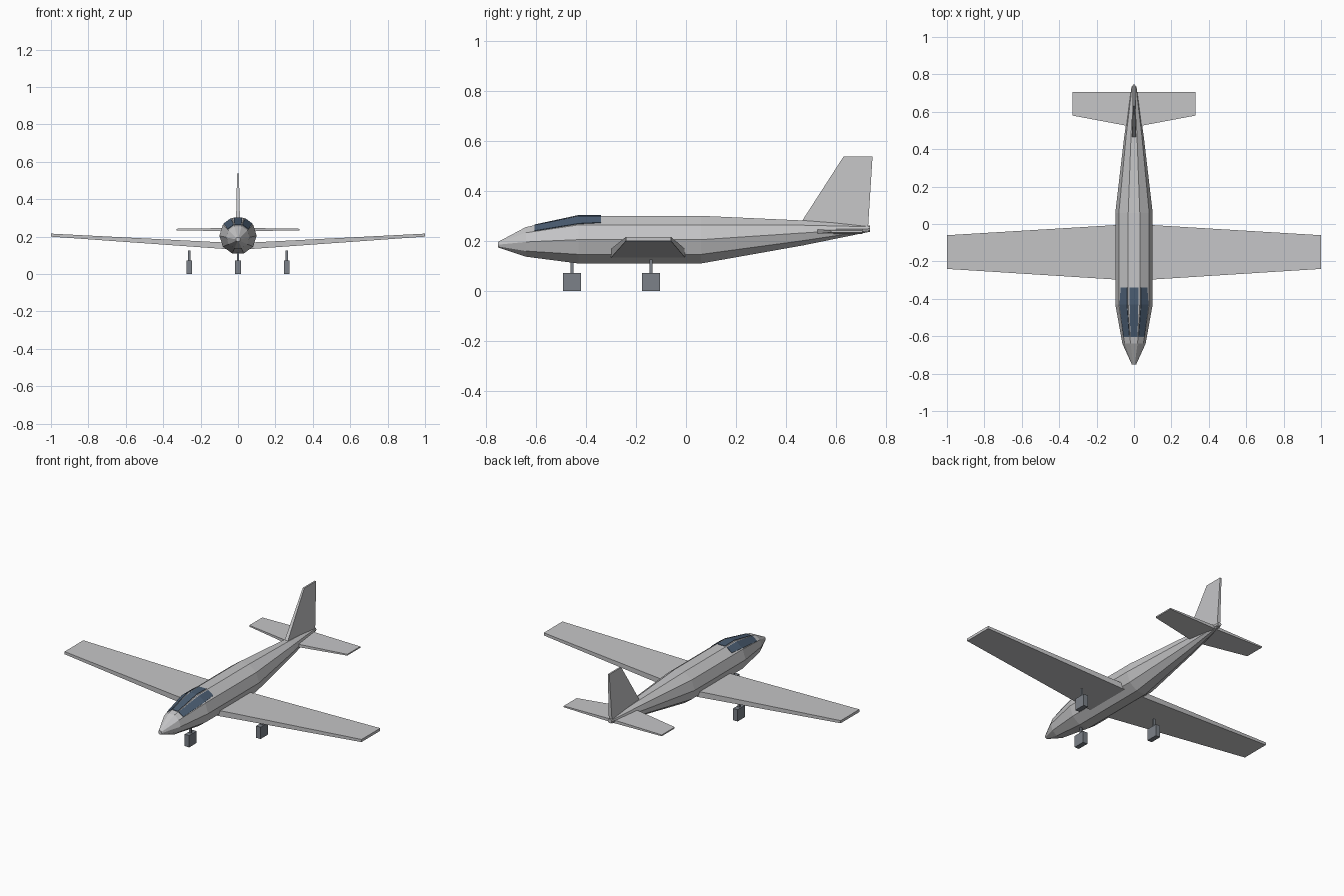
import bpy, bmesh, math
from mathutils import Vector

if "Cube" in bpy.data.objects:
    bpy.data.objects.remove(bpy.data.objects["Cube"])


def material(name, colour):
    m = bpy.data.materials.new(name)
    m.use_nodes = True
    m.diffuse_color = (*colour, 1)
    m.node_tree.nodes["Principled BSDF"].inputs["Base Color"].default_value = (*colour, 1)
    return m


body_grey = material("body grey", (0.56, 0.56, 0.57))
glass_blue = material("glass blue", (0.07, 0.11, 0.17))
gear_grey = material("gear grey", (0.2, 0.22, 0.25))


def loft(name, loops, mat):
    """Skin a row of matching closed loops and cap both ends."""
    bm = bmesh.new()
    rows = [[bm.verts.new(p) for p in loop] for loop in loops]
    n = len(rows[0])
    for a, b in zip(rows, rows[1:]):
        for i in range(n):
            j = (i + 1) % n
            bm.faces.new((a[i], a[j], b[j], b[i]))
    bm.faces.new(rows[0])
    bm.faces.new(rows[-1])
    bmesh.ops.recalc_face_normals(bm, faces=bm.faces)
    mesh = bpy.data.meshes.new(name)
    bm.to_mesh(mesh)
    bm.free()
    mesh.materials.append(mat)
    obj = bpy.data.objects.new(name, mesh)
    bpy.context.collection.objects.link(obj)
    return obj


def box(name, x, y, z, mat):
    loft(name, [[(x[0], y[0], h), (x[1], y[0], h), (x[1], y[1], h), (x[0], y[1], h)]
                for h in z], mat)


# Fuselage: ten-sided sections given as (y, centre height, radius)
SIDES = 10
SECTIONS = [(-0.75, 0.185, 0.012), (-0.64, 0.196, 0.062), (-0.43, 0.205, 0.1),
            (0.06, 0.205, 0.1), (0.47, 0.232, 0.052), (0.735, 0.249, 0.013)]


def corner(section, i):
    y, zc, r = section
    a = math.tau * i / SIDES
    return Vector((r * math.cos(a), y, zc + r * math.sin(a)))


loft("fuselage", [[corner(s, i) for i in range(SIDES)] for s in SECTIONS], body_grey)


# Canopy: thin glass plates lying on the three upper facets
def section_at(y):
    for a, b in zip(SECTIONS, SECTIONS[1:]):
        if a[0] <= y <= b[0]:
            t = (y - a[0]) / (b[0] - a[0])
            return [p + (q - p) * t for p, q in zip(a, b)]


def glass(name, facet, spans):
    loops = []
    for y, start, end in spans:
        s = section_at(y)
        a, b = corner(s, facet), corner(s, facet + 1)
        edge = b - a
        out = Vector((edge.z, 0, -edge.x)).normalized()
        p, q = a + edge * start, a + edge * end
        loops.append([p - out * 0.003, q - out * 0.003, q + out * 0.003, p + out * 0.003])
    loft(name, loops, glass_blue)


glass("canopy_left", 1, [(-0.605, 0.03, 0.95), (-0.43, 0.1, 0.9), (-0.34, 0.22, 0.9)])
glass("canopy_top", 2, [(-0.605, 0.06, 0.94), (-0.43, 0.13, 0.87), (-0.34, 0.1, 0.9)])
glass("canopy_right", 3, [(-0.605, 0.05, 0.97), (-0.43, 0.1, 0.9), (-0.34, 0.1, 0.78)])


# Wings and tailplane: tapered slabs, stations are (x, y front, y back, z low, z high)
def surface(name, stations):
    loft(name, [[(x, f, lo), (x, b, lo), (x, b, hi), (x, f, hi)]
                for x, f, b, lo, hi in stations], body_grey)


for side, s in (("left", 1), ("right", -1)):
    surface("wing_" + side, [(0, -0.303, 0.0, 0.129, 0.165),
                             (s, -0.24, -0.06, 0.2, 0.216)])
    surface("tailplane_" + side, [(0, 0.518, 0.705, 0.228, 0.247),
                                  (s * 0.33, 0.58, 0.705, 0.234, 0.242)])

# Tail fin: tapers in chord and thickness toward the tip
loft("tail_fin", [[(-w, f, zf), (w, f, zf), (w, b, zb), (-w, b, zb)]
                  for w, f, zf, b, zb in [(0.011, 0.452, 0.262, 0.726, 0.235),
                                          (0.005, 0.63, 0.538, 0.745, 0.538)]], body_grey)

# Landing gear: block wheels on thin struts
for name, x, y, top in (("nose", 0, -0.455, 0.13), ("left", 0.26, -0.14, 0.125),
                        ("right", -0.26, -0.14, 0.125)):
    box(name + "_wheel", (x - 0.015, x + 0.015), (y - 0.036, y + 0.036), (0, 0.072), gear_grey)
    box(name + "_strut", (x - 0.006, x + 0.006), (y - 0.006, y + 0.006), (0.07, top), gear_grey)
